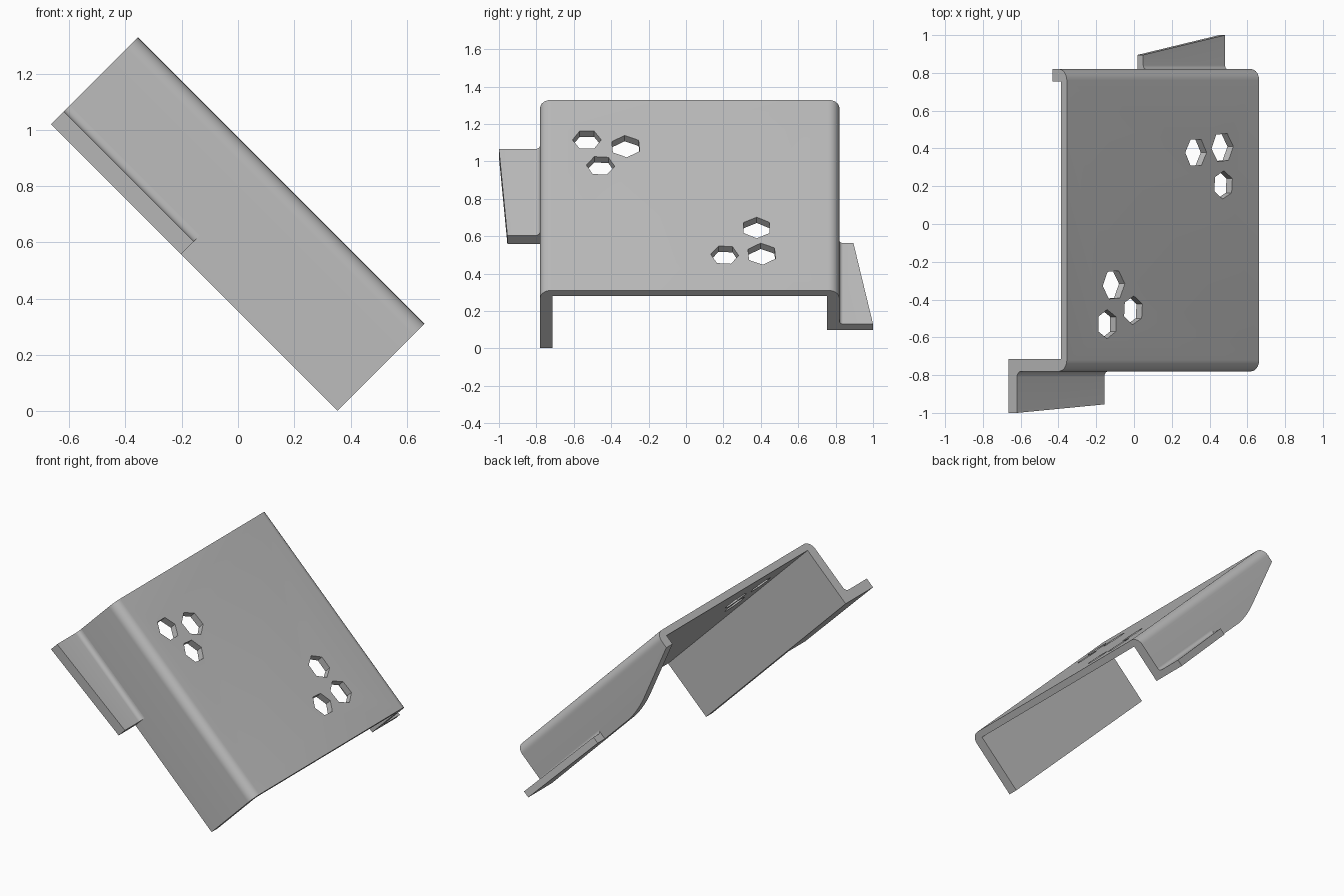
import bpy, bmesh, math
from mathutils import Vector, Matrix

cube = bpy.data.objects.get("Cube")
if cube:
    bpy.data.objects.remove(cube, do_unlink=True)

# Sheet frame: u runs down the slope, v along the width, w out of the sheet
TILT = Matrix.Rotation(math.radians(45), 3, 'Y')
U0, U1 = -1.191, 0.249            # high and low ends
W_TOP, W_FRONT, W_BACK = 0.688, 0.251, 0.389
V_FRONT, V_BACK = -0.78, 0.82
WALL, SHEET, BEND = 0.065, 0.044, 0.06

metal = bpy.data.materials.new("grey_metal")
metal.use_nodes = True
metal.diffuse_color = (0.5, 0.5, 0.5, 1)
metal.node_tree.nodes["Principled BSDF"].inputs["Base Color"].default_value = (0.5, 0.5, 0.5, 1)


def arc(cv, cw, r, a0, a1, n=8):
    angles = [math.radians(a0 + (a1 - a0) * i / n) for i in range(n + 1)]
    return [(cv + r * math.cos(a), cw + r * math.sin(a)) for a in angles]


def loft(name, start, end):
    """Solid between two matching outlines given in the sheet frame."""
    bm = bmesh.new()
    a = [bm.verts.new(TILT @ Vector(p)) for p in start]
    b = [bm.verts.new(TILT @ Vector(p)) for p in end]
    n = len(a)
    bm.faces.new(a)
    bm.faces.new(b[::-1])
    for i in range(n):
        j = (i + 1) % n
        bm.faces.new((a[i], b[i], b[j], a[j]))
    bmesh.ops.recalc_face_normals(bm, faces=bm.faces)
    mesh = bpy.data.meshes.new(name)
    bm.to_mesh(mesh)
    bm.free()
    mesh.materials.append(metal)
    obj = bpy.data.objects.new(name, mesh)
    bpy.context.collection.objects.link(obj)
    return obj


def activate(obj):
    bpy.ops.object.select_all(action='DESELECT')
    obj.select_set(True)
    bpy.context.view_layer.objects.active = obj


def cut(obj, cutter):
    mod = obj.modifiers.new("cut", 'BOOLEAN')
    mod.operation, mod.solver, mod.object = 'DIFFERENCE', 'EXACT', cutter
    activate(obj)
    bpy.ops.object.modifier_apply(modifier=mod.name)
    bpy.data.objects.remove(cutter, do_unlink=True)


# Bent channel: top sheet with a flange on each side
section = [(V_FRONT + WALL, W_FRONT), (V_FRONT, W_FRONT)]
section += arc(V_FRONT + BEND, W_TOP - BEND, BEND, 180, 90)
section += arc(V_BACK - BEND, W_TOP - BEND, BEND, 90, 0)
section += [(V_BACK, W_BACK), (V_BACK - WALL, W_BACK),
            (V_BACK - WALL, W_TOP - SHEET), (V_FRONT + WALL, W_TOP - SHEET)]
channel = loft("bent_channel", [(U0, v, w) for v, w in section],
               [(U1, v, w) for v, w in section])

# Sloping relief on the back flange, with a rounded corner
p0, p1, p2 = Vector((-0.82, 0.436)), Vector((-0.70, W_BACK)), Vector((-0.58, W_BACK - 0.002))
curve = [p0 * (1 - t) ** 2 + p1 * 2 * t * (1 - t) + p2 * t * t for t in (i / 8 for i in range(9))]
relief = [(-1.3, 0.1), (-1.3, 0.625)] + [tuple(p) for p in curve] + [(-0.58, 0.1)]
cut(channel, loft("relief_cutter", [(u, 0.7, w) for u, w in relief],
                  [(u, 0.9, w) for u, w in relief]))

# Six-sided holes: v, height of centre, radius, turn
HOLES = [(-0.53, 1.115, 0.077, 90), (-0.322, 1.08, 0.083, 4), (-0.457, 0.977, 0.076, 86),
         (0.378, 0.645, 0.08, 0), (0.405, 0.505, 0.082, 4), (0.207, 0.5, 0.075, 86)]
for v, z, r, turn in HOLES:
    u = W_TOP - z * math.sqrt(2)
    ring = arc(u, v, r, turn, turn + 300, 5)
    cut(channel, loft("hole_cutter", [(a, b, 0.55) for a, b in ring],
                      [(a, b, 0.8) for a, b in ring]))


def foot(name, side, v_wall, w_low, thick, fillet, ends):
    """Outward lip with a fillet into the flange; ends hold (u, outer v)."""
    outlines = []
    for u, v_out in ends:
        w = w_low + thick
        pts = [(v_wall, w_low), (v_out, w_low), (v_out, w)]
        pts += [(v_wall + side * (fillet + dv), w + fillet + dw)
                for dv, dw in arc(0, 0, fillet, 270, 180, 6)]
        outlines.append([(u, a, b) for a, b in pts])
    return loft(name, *outlines)


front_foot = foot("front_foot", -1, V_FRONT, W_FRONT, 0.064, 0.03,
                  [(U0, -1.0), (-0.537, -0.955)])
back_foot = foot("back_foot", 1, V_BACK, W_BACK, 0.044, 0.02,
                 [(-0.364, 0.895), (U1, 1.0)])

for obj in (channel, front_foot, back_foot):
    activate(obj)
    bpy.ops.object.shade_smooth_by_angle(angle=math.radians(30))
